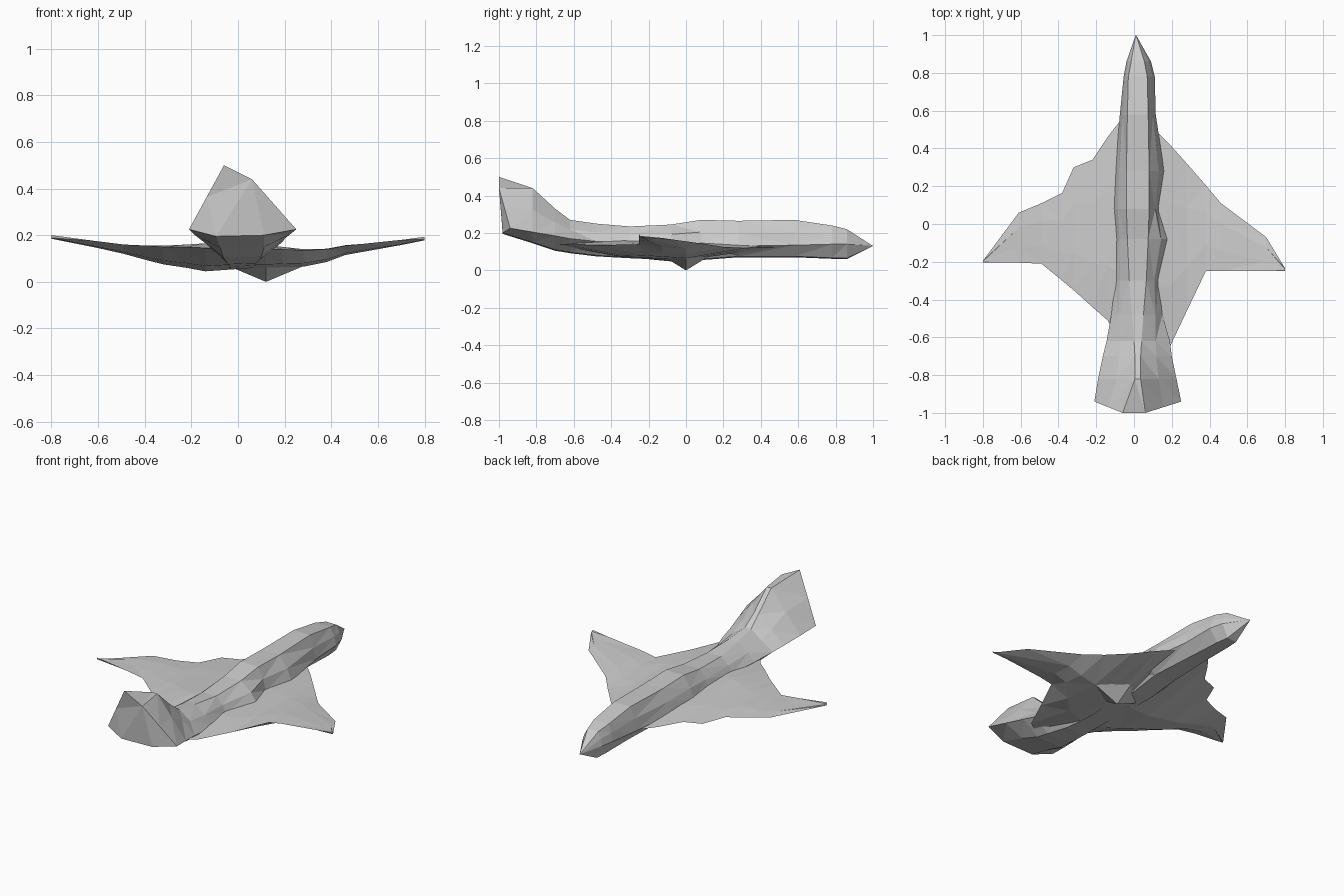
import bpy, bmesh


def loft(name, rings):
    """Skin a list of equal-length closed rings and cap both ends."""
    bm = bmesh.new()
    vs = [[bm.verts.new(p) for p in r] for r in rings]
    n = len(rings[0])
    for a, b in zip(vs, vs[1:]):
        for i in range(n):
            j = (i + 1) % n
            bm.faces.new((a[i], a[j], b[j], b[i]))
    bm.faces.new(vs[0])
    bm.faces.new(vs[-1][::-1])
    bmesh.ops.remove_doubles(bm, verts=bm.verts, dist=0.002)
    bmesh.ops.triangulate(bm, faces=bm.faces)
    bmesh.ops.recalc_face_normals(bm, faces=bm.faces)
    me = bpy.data.meshes.new(name)
    bm.to_mesh(me)
    bm.free()
    ob = bpy.data.objects.new(name, me)
    bpy.context.collection.objects.link(ob)
    return ob


# Body and flared tail: y, left x, right x, edge z, top z, bottom z, top half width
stations = [
    (-1.00, -.21, .25, .225, .47, .195, .06),
    (-.82, -.19, .225, .205, .44, .145, .015),
    (-.70, -.165, .20, .185, .33, .105, .015),
    (-.62, -.145, .19, .17, .27, .092, .02),
    (-.48, -.12, .15, .155, .25, .075, .03),
    (-.30, -.10, .13, .15, .235, .065, .045),
    (-.08, -.10, .18, .14, .245, .055, .055),
    (.08, -.11, .13, .14, .27, .055, .06),
    (.28, -.10, .16, .13, .265, .07, .06),
    (.58, -.075, .115, .135, .27, .07, .055),
    (.78, -.055, .11, .14, .24, .062, .05),
    (.86, -.04, .09, .14, .22, .06, .035),
    (1.00, .009, .011, .13, .131, .129, .001),
]
rings = []
for y, xl, xr, ze, zt, zb, w in stations:
    c = 0.0 if y < -.9 else .01 if y > .9 else .02
    end = .06 if y < -.9 else 0        # side tips sweep forward at the stern
    tilt = .03 if y < -.9 else 0       # fin crest leans to the left
    k = .5 if y < -.6 else .35         # body sides bulge, tail sides are straight
    zm = (ze + zt) / 2
    rings.append([
        (xl * (1 - k) + (c - w) * k, y + end / 2, zm + tilt / 2),
        (c - w, y, zt + tilt), (c + w, y, zt - tilt),
        (xr * (1 - k) + (c + w) * k, y + end / 2, zm - tilt / 2),
        (xr, y + end, ze),
        (c + (xr - c) * .45, y + end / 3, zb + .005),
        (c + (xl - c) * .45, y + end / 3, zb),
        (xl, y + end, ze)])
loft("body", rings)


def wing(name, sections, belly_y):
    """Spanwise loft of six-sided sections."""
    rings = []
    for x, lead, trail, ze, up, down in sections:
        m = lead * .5 + trail * .5
        b = belly_y if trail < belly_y < lead else m
        rings.append([
            (x, lead, ze - .005), (x, lead * .7 + trail * .3, ze + up * .5),
            (x, lead * .3 + trail * .7, ze + up), (x, trail, ze + .01),
            (x, (trail + b) / 2, ze - down * .75), (x, b, ze - down)])
    return loft(name, rings)


# Wing sections: x, leading y, trailing y, edge z, rise above, depth below
wing("left_wing", [
    (0, .64, -.74, .135, .03, .08),
    (-.14, .46, -.51, .135, .03, .09),
    (-.22, .34, -.44, .14, .02, .08),
    (-.32, .30, -.35, .14, .015, .065),
    (-.38, .165, -.30, .145, .01, .055),
    (-.49, .11, -.21, .15, .01, .03),
    (-.61, .06, -.205, .165, .006, .018),
    (-.80, -.195, -.205, .19, .002, .002)], -.05)
wing("right_wing", [
    (0, .62, -.74, .13, .03, .075),
    (.12, .49, -.70, .13, .03, .075),
    (.19, .42, -.65, .13, .02, .07),
    (.28, .32, -.46, .125, .015, .06),
    (.38, .205, -.25, .13, .012, .045),
    (.46, .11, -.25, .145, .012, .03),
    (.70, -.07, -.25, .17, .006, .012),
    (.80, -.235, -.25, .183, .002, .002)], 0)

# Pointed keel under the right wing root
bpy.ops.mesh.primitive_cone_add(vertices=4, radius1=1, radius2=0, depth=.08,
                                location=(.12, 0, .04), rotation=(math_pi := 3.14159265, 0, 0))
keel = bpy.context.object
keel.name = "keel"
keel.scale = (.19, .13, 1)
